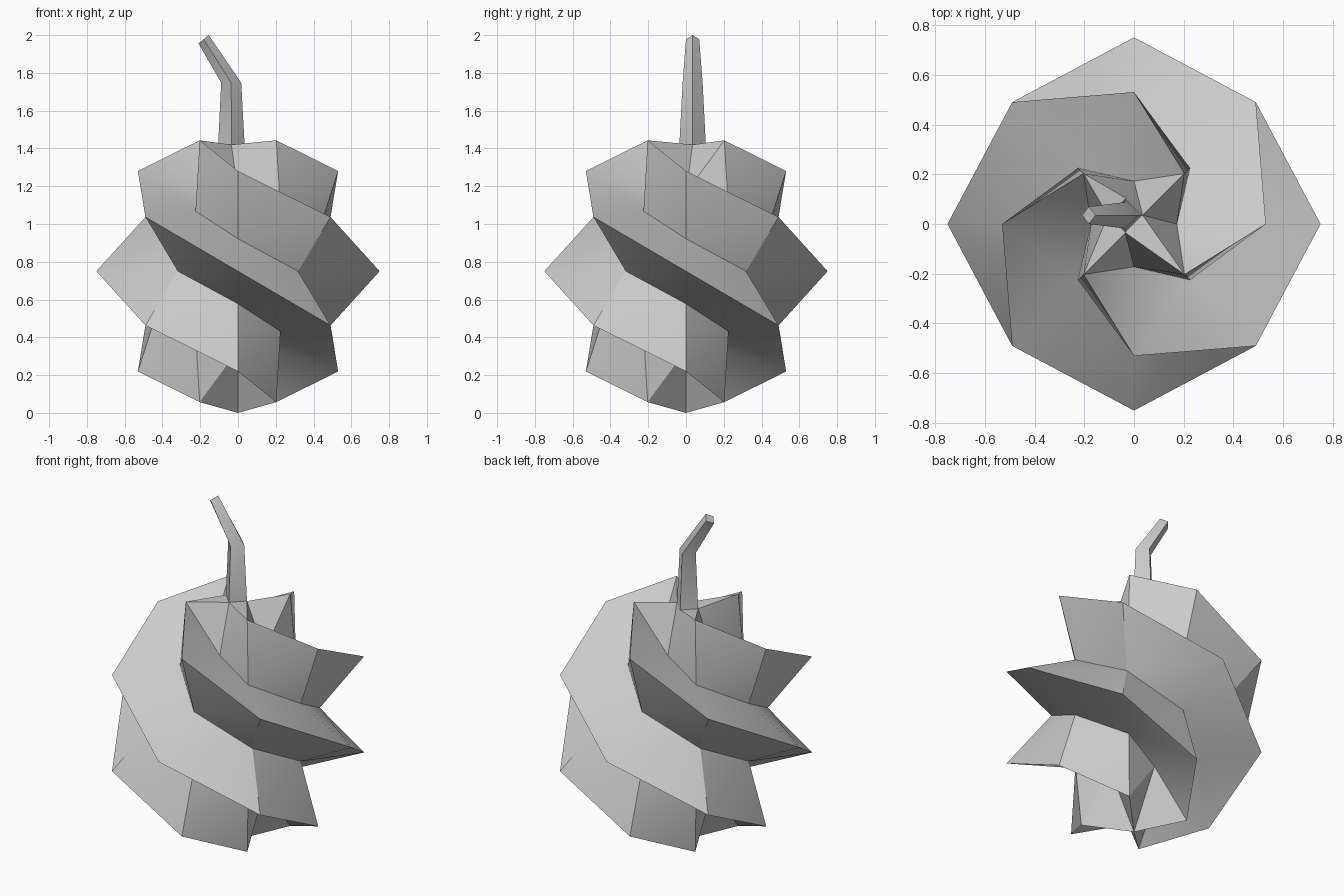
import bpy, bmesh
from math import sin, cos, pi
from mathutils import Vector

cube = bpy.data.objects.get("Cube")
if cube:
    bpy.data.objects.remove(cube, do_unlink=True)

GREY = (0.6, 0.6, 0.6, 1)
mat = bpy.data.materials.new("plain grey")
mat.use_nodes = True
mat.diffuse_color = GREY
mat.node_tree.nodes["Principled BSDF"].inputs["Base Color"].default_value = GREY

RADIUS = 0.75
VALLEY = 0.6      # valley points are pulled towards the centre
SEGMENTS = 8
RINGS = 8
CENTRE = Vector((0, 0, RADIUS))


def finish(bm, name):
    bmesh.ops.recalc_face_normals(bm, faces=bm.faces)
    mesh = bpy.data.meshes.new(name)
    bm.to_mesh(mesh)
    bm.free()
    mesh.materials.append(mat)
    obj = bpy.data.objects.new(name, mesh)
    bpy.context.collection.objects.link(obj)
    bpy.ops.object.select_all(action="DESELECT")
    obj.select_set(True)
    bpy.context.view_layer.objects.active = obj
    bpy.ops.object.shade_smooth_by_angle(angle=pi / 6)
    return obj


def stem_ring(x, z, half_x, half_y, rise=0):
    """Diamond section of the stem: +x, +y, -x, -y corners."""
    y = 0.035
    return [Vector((x + half_x, y, z + rise)), Vector((x, y + half_y, z)),
            Vector((x - half_x, y, z - rise)), Vector((x, y - half_y, z))]


base = stem_ring(-0.035, 1.42, 0.07, 0.07)

# Body: a sphere whose alternate points are drawn in, giving spiral ridges
bm = bmesh.new()
rings = []
for k in range(1, RINGS):
    polar = pi * k / RINGS
    ring = []
    for j in range(SEGMENTS):
        turn = 2 * pi * j / SEGMENTS
        reach = RADIUS * (1 if (k + j) % 2 == 0 else VALLEY)
        ring.append(bm.verts.new(CENTRE + reach * Vector(
            (sin(polar) * cos(turn), sin(polar) * sin(turn), cos(polar)))))
    rings.append(ring)

for upper, lower in zip(rings, rings[1:]):
    for j in range(SEGMENTS):
        n = (j + 1) % SEGMENTS
        bm.faces.new((upper[j], lower[j], lower[n]))
        bm.faces.new((upper[j], lower[n], upper[n]))

# Underside fan
pole = bm.verts.new((0, 0, 0))
for j in range(SEGMENTS):
    bm.faces.new((rings[-1][j], pole, rings[-1][(j + 1) % SEGMENTS]))

# Top fan, joined to the corners of the stem base
corners = [bm.verts.new(p) for p in base]
reached = [corners[i] for i in (0, 0, 1, 2, 2, 3, 3, 0)]
for j in range(SEGMENTS):
    n = (j + 1) % SEGMENTS
    bm.faces.new((rings[0][j], rings[0][n], reached[j]))
    if reached[j] != reached[n]:
        bm.faces.new((reached[j], rings[0][n], reached[n]))
finish(bm, "spiral_body")

# Stem: tapered diamond section, bent towards -x
bm = bmesh.new()
sections = [base,
            stem_ring(-0.036, 1.748, 0.053, 0.053),
            stem_ring(-0.182, 1.978, 0.027, 0.035, 0.022)]
loops = [[bm.verts.new(p) for p in s] for s in sections]
for low, high in zip(loops, loops[1:]):
    for i in range(4):
        n = (i + 1) % 4
        bm.faces.new((low[i], low[n], high[n], high[i]))
bm.faces.new(loops[-1])
finish(bm, "bent_stem")
